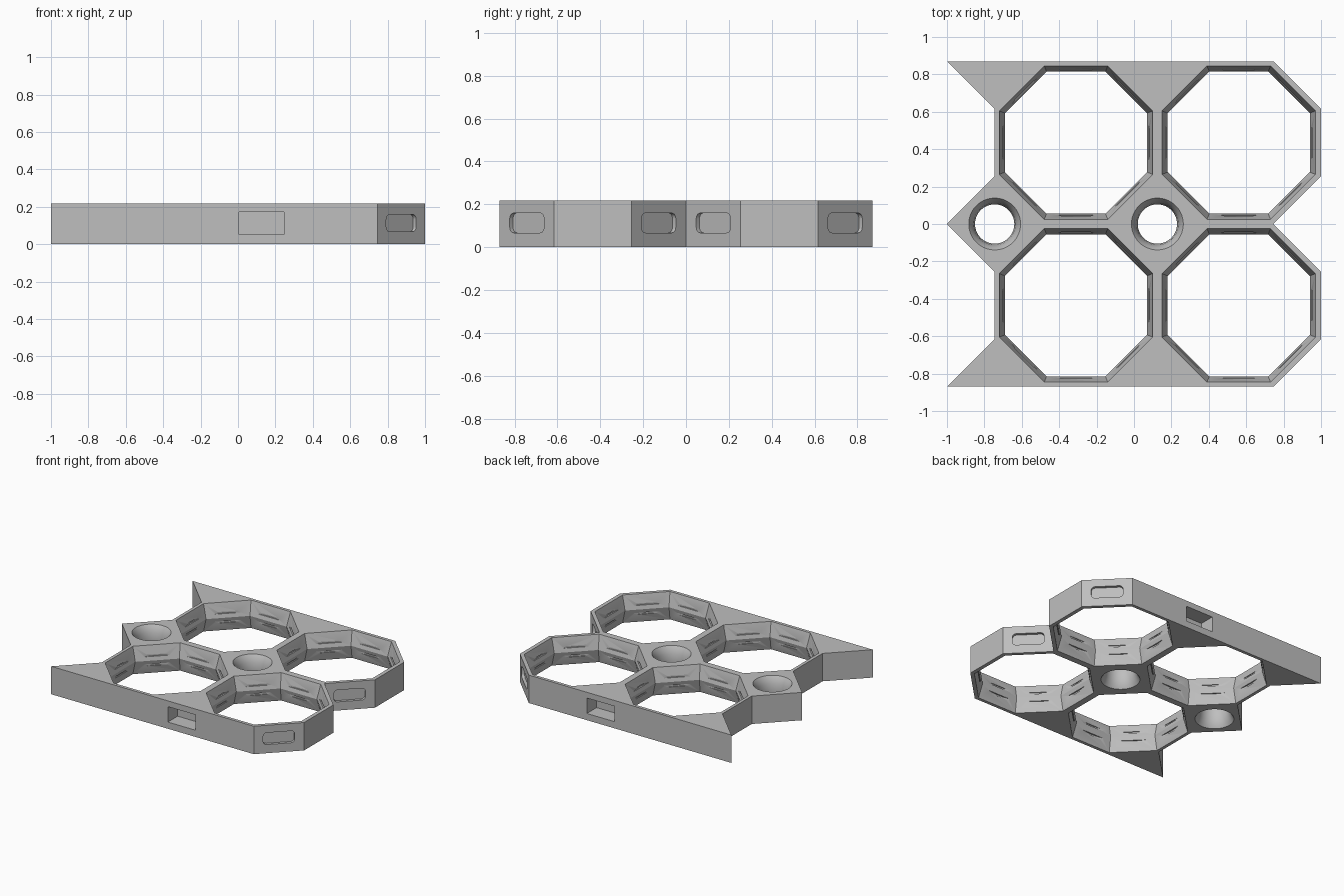
import bpy, bmesh, math
from mathutils import Matrix, Vector

if "Cube" in bpy.data.objects:
    bpy.data.objects.remove(bpy.data.objects["Cube"], do_unlink=True)

H = 0.217                 # plate height
R = 0.435                 # cell apothem
E = 0.18                  # half of a cell edge
MID = H / 2
JX = 0.125                # joint between the two cell columns

grey = bpy.data.materials.new("matte_grey")
grey.use_nodes = True
colour = (0.52, 0.52, 0.52, 1)
grey.diffuse_color = colour
grey.node_tree.nodes["Principled BSDF"].inputs["Base Color"].default_value = colour


def make_object(name, bm):
    bmesh.ops.recalc_face_normals(bm, faces=bm.faces)
    mesh = bpy.data.meshes.new(name)
    bm.to_mesh(mesh)
    bm.free()
    mesh.materials.append(grey)
    obj = bpy.data.objects.new(name, mesh)
    bpy.context.collection.objects.link(obj)
    return obj


def lathe(name, profile, sides, x, y):
    """Closed solid of revolution from (radius, z) pairs."""
    bm = bmesh.new()
    rings = []
    for r, z in profile:
        angles = [(i + 0.5) * math.tau / sides for i in range(sides)]
        rings.append([bm.verts.new((x + r * math.cos(a), y + r * math.sin(a), z))
                      for a in angles])
    for low, high in zip(rings, rings[1:]):
        for i in range(sides):
            j = (i + 1) % sides
            bm.faces.new((low[i], low[j], high[j], high[i]))
    bm.faces.new(rings[0])
    bm.faces.new(rings[-1])
    return make_object(name, bm)


def rounded_box(name, size, centre, angle, radius):
    """Box with its local x edges rounded, turned about z."""
    bm = bmesh.new()
    bmesh.ops.create_cube(bm, size=1)
    bmesh.ops.scale(bm, vec=size, verts=bm.verts)
    edges = [e for e in bm.edges
             if abs((e.verts[0].co - e.verts[1].co).normalized().x) > 0.9]
    if radius:
        bmesh.ops.bevel(bm, geom=edges, offset=radius, segments=5,
                        profile=0.5, affect='EDGES')
    bm.transform(Matrix.Translation(centre) @ Matrix.Rotation(angle, 4, 'Z'))
    return make_object(name, bm)


# Plate outline, mirrored front to back
half = [(-1, 0), (-R - 0.31, 0.255), (-R - 0.31, 0.615), (-1, 2 * R),
        (0.745, 2 * R), (1, 0.615), (1, 0.255), (0.745, 0)]
outline = half + [(x, -y) for x, y in reversed(half[1:-1])]
bm = bmesh.new()
base = bm.faces.new([bm.verts.new((x, y, 0)) for x, y in outline])
top = bmesh.ops.extrude_face_region(bm, geom=[base])
bmesh.ops.translate(bm, vec=(0, 0, H),
                    verts=[v for v in top["geom"] if isinstance(v, bmesh.types.BMVert)])
plate = make_object("honeycomb_plate", bm)

cutters = []

# Octagonal openings, narrowest at mid height, with ring grooves
k = 1 / math.cos(math.pi / 8)
cell = [(0.413 * k, -0.01), (0.38 * k, MID), (0.413 * k, H + 0.01)]
for x in (JX - R, JX + R):
    for y in (-R, R):
        cutters.append(lathe("cell_cutter", cell, 8, x, y))
        for z in (MID - 0.036, MID + 0.036):
            ring = [(0.3, z - 0.007), (0.399, z - 0.007),
                    (0.399, z + 0.007), (0.3, z + 0.007)]
            cutters.append(lathe("groove_cutter", ring, 128, x, y))

# Round bores with flared mouths
flare = [(0.142, -0.005), (0.125, 0.02), (0.112, 0.055), (0.105, MID)]
bore = flare + [(r, H - z) for r, z in reversed(flare[:-1])]
for x in (JX - 2 * R, JX):
    cutters.append(lathe("bore_cutter", bore, 64, x, 0))

# Shallow rounded slots on the diagonal end faces
for side in (-1, 1):
    for sy in (-1, 1):
        for y in (0.1275, 0.7425):
            x = side * 0.8725
            # Outward direction of this diagonal face
            ny = sy if (side > 0) == (y > R) else -sy
            if side < 0:
                ny = sy if y < R else -sy
            angle = math.atan2(ny, side)
            cutters.append(rounded_box("slot_cutter", (0.044, 0.226, 0.092),
                                       Vector((x, sy * y, 0.113)), angle, 0.026))

# Square pockets in the middle of the front and back edges
for sy in (-1, 1):
    cutters.append(rounded_box("pocket_cutter", (0.24, 0.24, 0.12),
                               Vector((JX, sy * 2 * R, 0.112)), 0, 0))

# Apply every cut and remove the cutters
for c in cutters:
    mod = plate.modifiers.new("cut", 'BOOLEAN')
    mod.operation = 'DIFFERENCE'
    mod.solver = 'EXACT'
    mod.object = c
    c.hide_render = True
bpy.context.view_layer.update()
depsgraph = bpy.context.evaluated_depsgraph_get()
result = bpy.data.meshes.new_from_object(plate.evaluated_get(depsgraph))
plate.modifiers.clear()
plate.data = result
for c in cutters:
    bpy.data.objects.remove(c, do_unlink=True)
result.materials.clear()
result.materials.append(grey)
for p in result.polygons:
    p.material_index = 0

# Smooth the bores and slot corners, keep other edges sharp
bpy.ops.object.select_all(action='DESELECT')
plate.select_set(True)
bpy.context.view_layer.objects.active = plate
bpy.ops.object.shade_smooth_by_angle(angle=math.radians(20))
